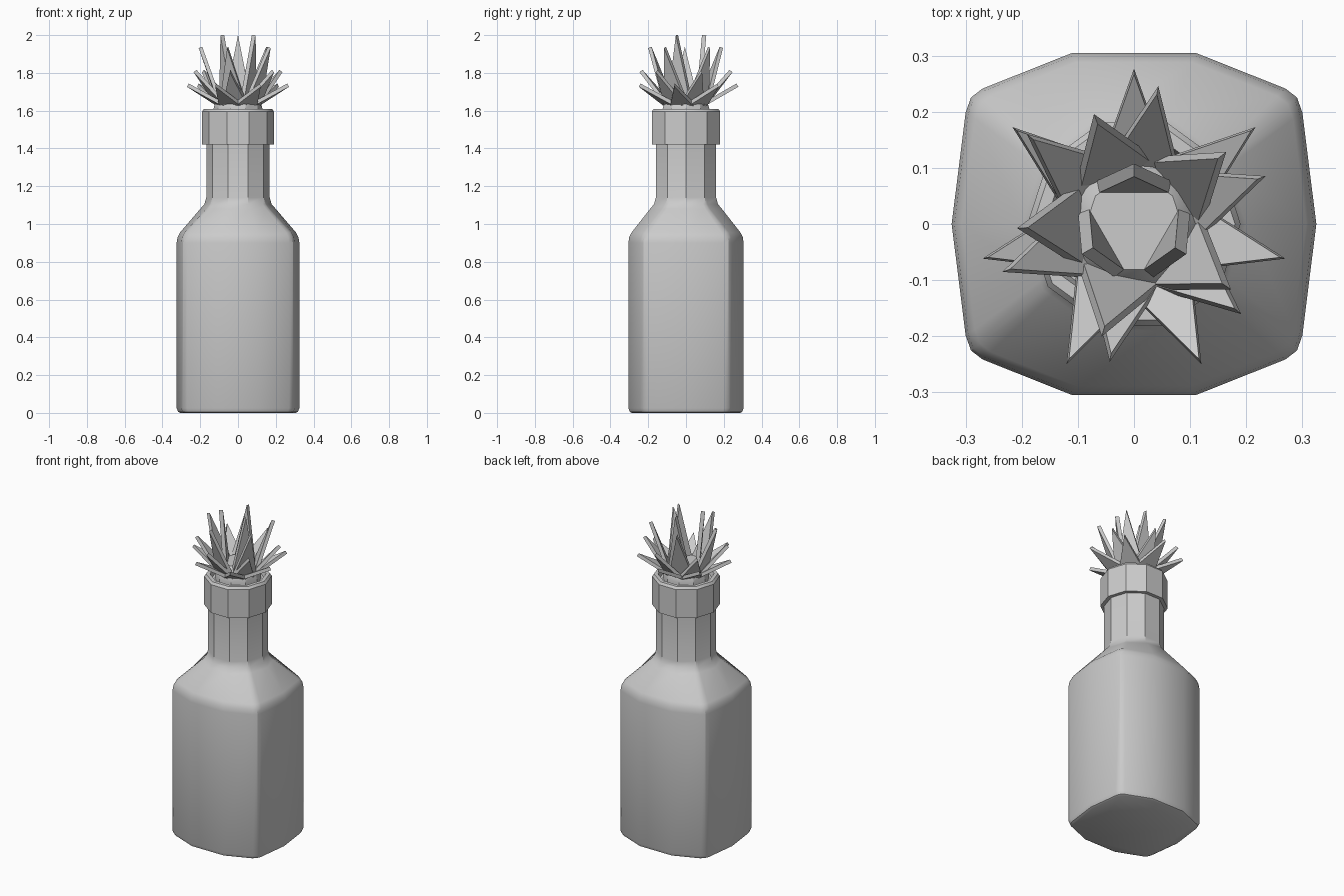
import bpy, bmesh
from math import cos, sin, pi, radians
from mathutils import Vector

if "Cube" in bpy.data.objects:
    bpy.data.objects.remove(bpy.data.objects["Cube"])


def finish(name, bm, smooth=True):
    bmesh.ops.remove_doubles(bm, verts=bm.verts, dist=1e-5)
    bmesh.ops.recalc_face_normals(bm, faces=bm.faces)
    me = bpy.data.meshes.new(name)
    bm.to_mesh(me)
    bm.free()
    ob = bpy.data.objects.new(name, me)
    bpy.context.collection.objects.link(ob)
    if smooth:
        bpy.ops.object.select_all(action='DESELECT')
        ob.select_set(True)
        bpy.context.view_layer.objects.active = ob
        bpy.ops.object.shade_smooth_by_angle(angle=radians(32))
    return ob


def loft(name, rings, smooth=True):
    """Bridge equal-length rings of points and cap both ends."""
    bm = bmesh.new()
    vs = [[bm.verts.new(p) for p in r] for r in rings]
    n = len(vs[0])
    for a, b in zip(vs, vs[1:]):
        for i in range(n):
            j = (i + 1) % n
            bm.faces.new((a[i], a[j], b[j], b[i]))
    bm.faces.new(vs[0][::-1])
    bm.faces.new(vs[-1])
    return finish(name, bm, smooth)


def decagon(r):
    return [Vector((r * cos(i * pi / 5), r * sin(i * pi / 5))) for i in range(10)]


def lathe(name, profile):
    return loft(name, [[(p.x, p.y, z) for p in decagon(r)] for r, z in profile])


# Ten-sided outlines: squarish body, round neck
quarter = [(0.325, 0), (0.296, 0.231), (0.11, 0.305)]
upper = quarter + [(-x, y) for x, y in quarter[::-1]]
square = [Vector(p) for p in upper + [(-0.296, -0.231), (-0.11, -0.305),
                                      (0.11, -0.305), (0.296, -0.231)]]


def section(pts, z, scale=1.0, pull=0.0):
    """Outline with three points at each of the four body corners."""
    out = []
    for i, p in enumerate(pts):
        if i in (1, 4, 6, 9):
            a = p.lerp(pts[i - 1], 0.14)
            b = p.lerp(pts[(i + 1) % 10], 0.14)
            out += [a, p.lerp((a + b) / 2, pull), b]
        else:
            out.append(p)
    return [(p.x * scale, p.y * scale, z) for p in out]


# Bottle with body, shoulder and neck
body = [section(square, z, s, 0.5) for z, s in
        [(0, 0.94), (0.006, 0.975), (0.025, 1), (0.9, 1), (0.93, 0.985), (0.955, 0.945)]]
neck = [section(decagon(r), z) for r, z in
        [(0.2, 1.08), (0.178, 1.105), (0.168, 1.14), (0.168, 1.45)]]
loft("bottle", body + neck)

# Collar around the mouth, with a shallow recess
lathe("collar", [(0.15, 1.42), (0.19, 1.42), (0.19, 1.595), (0.18, 1.61),
                 (0.158, 1.61), (0.15, 1.58)])

# Stub that carries the leaves
lathe("leaf_core", [(0.13, 1.57), (0.13, 1.61), (0.118, 1.65), (0.085, 1.69)])


def leaf(name, angle, base, tip, half_width, thick):
    """Flat pointed plate; base and tip are (radius, height) on the mid-plane."""
    a = radians(angle)
    out, side, up = Vector((cos(a), sin(a), 0)), Vector((-sin(a), cos(a), 0)), Vector((0, 0, 1))
    b = out * base[0] + up * base[1]
    t = out * tip[0] + up * tip[1]
    n = (t - b).cross(side).normalized() * thick / 2
    tri = [b - side * half_width, b + side * half_width, t]
    loft(name, [[p - n for p in tri], [p + n for p in tri]], smooth=False)


# Leaf tiers: count, first angle, base, tip, half width, thickness
tiers = [
    ("lower_leaf", 7, 90, (0.09, 1.63), (0.272, 1.735), 0.065, 0.02),
    ("middle_leaf", 6, 80, (0.095, 1.635), (0.242, 1.81), 0.065, 0.02),
    ("upper_leaf", 5, 38, (0.10, 1.655), (0.199, 1.935), 0.068, 0.02),
    ("crown_leaf", 3, 90, (0.066, 1.67), (0.096, 2.0), 0.065, 0.023),
]
for name, count, start, base, tip, w, t in tiers:
    for k in range(count):
        leaf(f"{name}_{k + 1}", start + k * 360 / count, base, tip, w, t)
